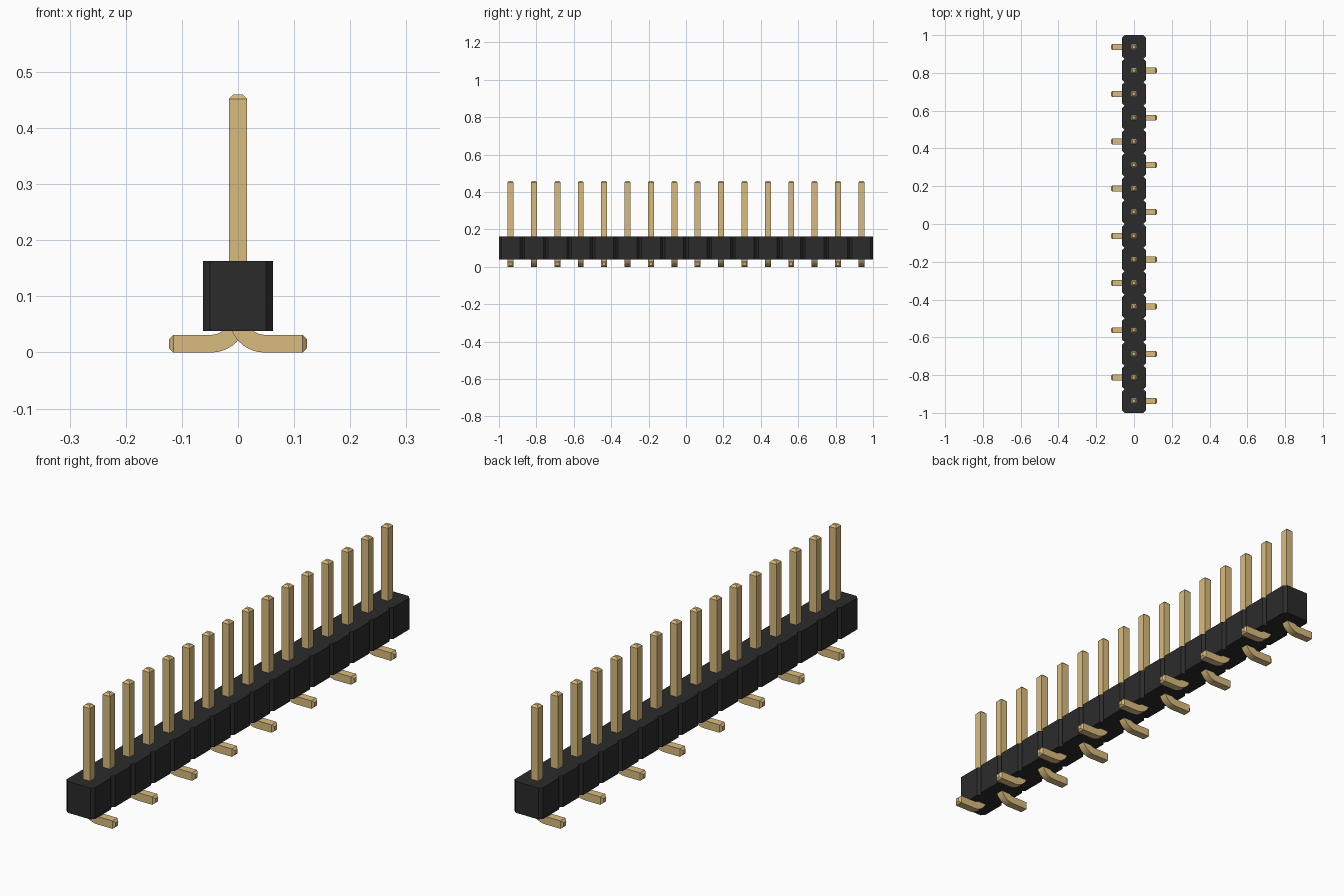
import bpy, bmesh
from math import sin, cos, pi
from mathutils import Vector

if "Cube" in bpy.data.objects:
    bpy.data.objects.remove(bpy.data.objects["Cube"])

COUNT = 16
PITCH = 2 / COUNT
HALF = PITCH / 2
CHAMFER = PITCH / 10
WIDTH = 0.0315          # pin thickness
TIP = WIDTH / 4         # end chamfer


def material(name, color):
    m = bpy.data.materials.new(name)
    m.use_nodes = True
    m.diffuse_color = color
    m.node_tree.nodes["Principled BSDF"].inputs["Base Color"].default_value = color
    return m


def finish(bm, name, mat):
    bmesh.ops.recalc_face_normals(bm, faces=bm.faces)
    mesh = bpy.data.meshes.new(name)
    bm.to_mesh(mesh)
    bm.free()
    mesh.materials.append(mat)
    return mesh


def add_object(name, mesh):
    ob = bpy.data.objects.new(name, mesh)
    bpy.context.collection.objects.link(ob)
    return ob


black = material("black plastic", (0.024, 0.024, 0.024, 1))
gold = material("pale gold", (0.70, 0.50, 0.21, 1))

# Housing: outline with a chamfered notch between cells, extruded upward
side = []
for i in range(COUNT):
    y = -1 + i * PITCH
    side += [(HALF - CHAMFER, y), (HALF, y + CHAMFER), (HALF, y + PITCH - CHAMFER)]
side.append((HALF - CHAMFER, 1))
outline = side + [(-x, y) for x, y in reversed(side)]
bm = bmesh.new()
base = bm.faces.new([bm.verts.new((x, y, 0.038)) for x, y in outline])
top = bmesh.ops.extrude_face_region(bm, geom=[base], use_keep_orig=True)["geom"]
bmesh.ops.translate(bm, vec=(0, 0, PITCH),
                    verts=[v for v in top if isinstance(v, bmesh.types.BMVert)])
add_object("housing", finish(bm, "housing", black))

# Pin: square section swept down the post, round the bend and along the foot
TOP, REACH, STEPS = 0.46, 0.123, 10
mid = WIDTH * 1.5                       # centreline bend radius
centre = Vector((mid, 0, WIDTH * 2))
rings = [(Vector((0, 0, TOP)), 0, WIDTH / 2 - TIP),
         (Vector((0, 0, TOP - TIP)), 0, WIDTH / 2)]
for i in range(STEPS + 1):
    a = i / STEPS * pi / 2
    rings.append((centre + Vector((-cos(a), 0, -sin(a))) * mid, a, WIDTH / 2))
rings += [(Vector((REACH - TIP, 0, WIDTH / 2)), pi / 2, WIDTH / 2),
          (Vector((REACH, 0, WIDTH / 2)), pi / 2, WIDTH / 2 - TIP)]

bm = bmesh.new()
loops = []
for p, a, r in rings:
    across = Vector((cos(a), 0, sin(a)))
    loops.append([bm.verts.new(p + across * r * u + Vector((0, r * v, 0)))
                  for u, v in ((-1, -1), (1, -1), (1, 1), (-1, 1))])
for lo, hi in zip(loops, loops[1:]):
    for k in range(4):
        n = (k + 1) % 4
        bm.faces.new((lo[k], lo[n], hi[n], hi[k]))
bm.faces.new(loops[0])
bm.faces.new(loops[-1])
pin_mesh = finish(bm, "pin", gold)

# Row of pins with feet alternating from side to side
for i in range(COUNT):
    pin = add_object(f"pin_{i + 1}", pin_mesh)
    pin.location.y = -1 + (i + 0.5) * PITCH
    pin.rotation_euler.z = pi * (i % 2)

# Smooth only the bends
bpy.ops.object.select_all(action="DESELECT")
pin.select_set(True)
bpy.context.view_layer.objects.active = pin
bpy.ops.object.shade_smooth_by_angle(angle=pi / 6)
